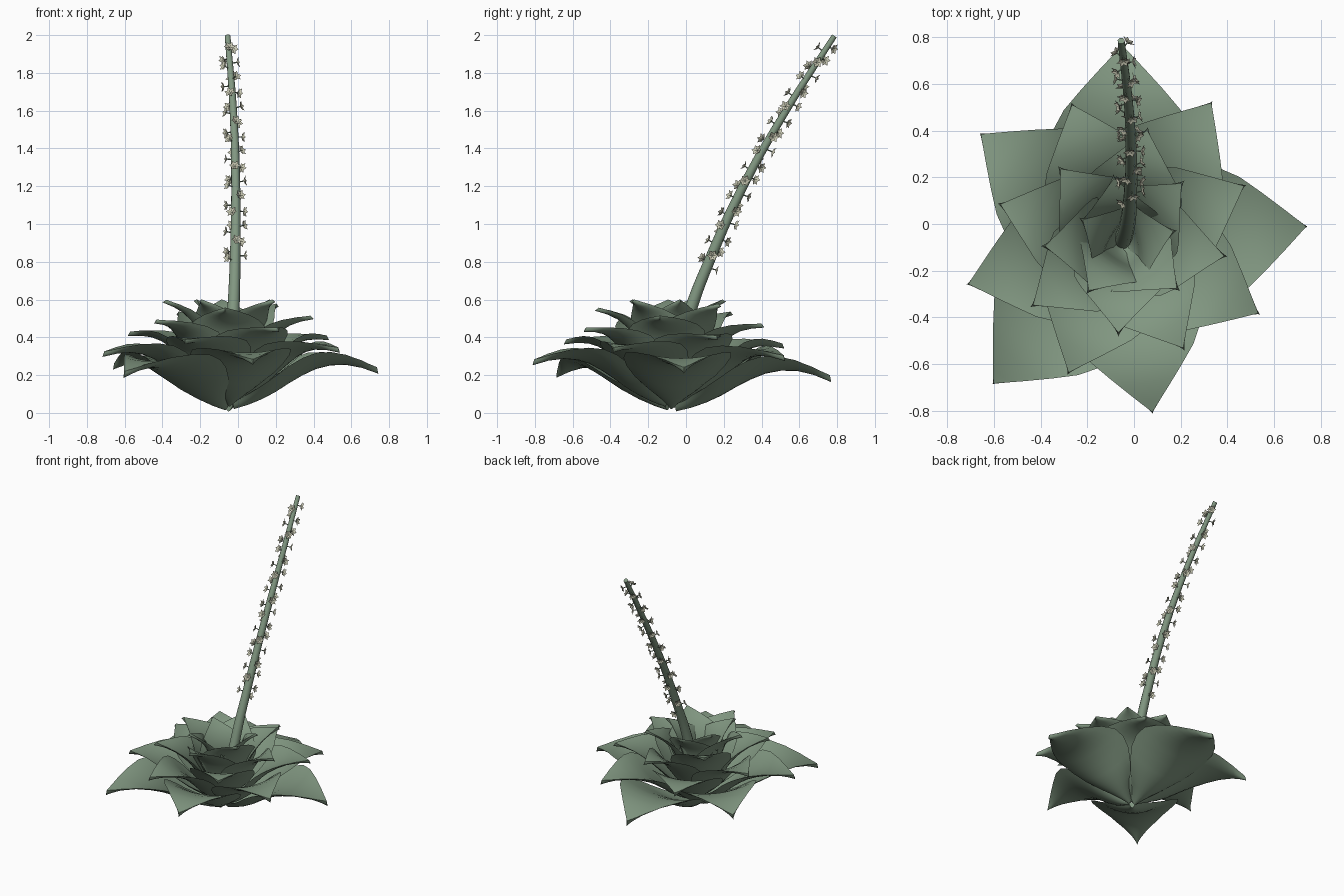
import bpy, bmesh, math
from mathutils import Vector, Matrix

if "Cube" in bpy.data.objects:
    bpy.data.objects.remove(bpy.data.objects["Cube"])

def material(name, col):
    m = bpy.data.materials.new(name)
    m.diffuse_color = (*col, 1)
    m.use_nodes = True
    m.node_tree.nodes["Principled BSDF"].inputs["Base Color"].default_value = m.diffuse_color
    return m

GREEN = material("leaf_green", (0.22, 0.31, 0.22))
CREAM = material("petal_cream", (0.58, 0.58, 0.45))

def finish(name, bm, mat):
    me = bpy.data.meshes.new(name)
    bm.to_mesh(me)
    bm.free()
    me.materials.append(mat)
    ob = bpy.data.objects.new(name, me)
    bpy.context.collection.objects.link(ob)
    return ob

def lerp_table(tab, t):
    for (a, va), (b, vb) in zip(tab, tab[1:]):
        if t <= b:
            return va + (vb - va) * (t - a) / (b - a)
    return tab[-1][1]

# Leaf shape as fractions of its length: half width and arch above the chord
WIDTH = [(0, .03), (.1, .10), (.2, .19), (.3, .27), (.4, .33), (.5, .36), (.6, .355),
         (.7, .30), (.8, .21), (.9, .11), (1, .004)]
ARCH = [(0, 0), (.1, .005), (.2, .02), (.3, .045), (.4, .08), (.5, .11), (.6, .13),
        (.7, .13), (.8, .11), (.9, .065), (1, 0)]
CX, CY = -.05, -.08

# Cupped leaf with a thick middle and thin edges: top skin plus keeled under skin
def leaf(i, n=20, m=12):
    base = Vector((.02, 0, .045 + .005 * i))
    tip = Vector((.842 - .027 * i, 0, min(.20 + .021 * i, .60)))
    length = (tip - base).length
    along = (tip - base).normalized()
    up = Vector((-along.z, 0, along.x))
    rot = (Matrix.Translation((CX, CY, 0))
           @ Matrix.Rotation(math.radians(90 + 137.5 * i), 4, 'Z'))
    bm = bmesh.new()
    rings = []
    for a in range(n + 1):
        t = a / n
        w = lerp_table(WIDTH, t) * length
        cup = .24 * w * (1 - t ** 3)
        keel = .045 * length

        def point(u, depth):
            p = base + along * (t * length)
            p += up * (lerp_table(ARCH, t) * length + cup * u * u - depth)
            return bm.verts.new(rot @ (p + Vector((0, u * w, 0))))

        us = [2 * b / m - 1 for b in range(m + 1)]
        top = [point(u, 0) for u in us]
        under = [point(u, keel * (1 - u * u)) for u in us[-2:0:-1]]
        rings.append(top + under)
    k = len(rings[0])
    for r0, r1 in zip(rings, rings[1:]):
        for b in range(k):
            c = (b + 1) % k
            bm.faces.new((r0[b], r1[b], r1[c], r0[c]))
    bm.faces.new(rings[0])
    bm.faces.new(rings[-1])
    bmesh.ops.recalc_face_normals(bm, faces=bm.faces)
    ob = finish("leaf", bm, GREEN)
    bpy.context.view_layer.objects.active = ob
    ob.select_set(True)
    bpy.ops.object.shade_smooth_by_angle(angle=math.radians(35))
    ob.select_set(False)

for i in range(25):
    leaf(i)

# Leaning flower stalk, swept along a few points
PATH = [(-.05, -.08, .10), (-.025, .02, .53), (-.015, .13, .82), (-.012, .303, 1.2),
        (-.025, .53, 1.6), (-.055, .785, 1.995)]

def on_path(z):
    return Vector([lerp_table([(p[2], p[k]) for p in PATH], z) for k in range(3)])

curve = bpy.data.curves.new("flower_stalk", 'CURVE')
curve.dimensions = '3D'
curve.bevel_depth = .038
curve.bevel_resolution = 4
curve.use_fill_caps = True
sp = curve.splines.new('BEZIER')
sp.bezier_points.add(len(PATH) - 1)
for k, (pt, co) in enumerate(zip(sp.bezier_points, PATH)):
    pt.co = co
    pt.handle_left_type = pt.handle_right_type = 'AUTO'
    pt.radius = 1 - .6 * k / (len(PATH) - 1)
curve.materials.append(GREEN)
stalk = bpy.data.objects.new("flower_stalk", curve)
bpy.context.collection.objects.link(stalk)

# Small star flowers on short stems, spiralling up the stalk
def flower(k, count):
    z = .77 + 1.17 * k / (count - 1)
    p = on_path(z)
    axis = (on_path(z + .03) - on_path(z - .03)).normalized()
    side = axis.cross(Vector((1, 0, 0))).normalized()
    out = Matrix.Rotation(math.radians(137.5 * k), 3, axis) @ side
    d = (out + axis * .1).normalized()
    frame = Matrix.Translation(p) @ d.to_track_quat('Z', 'Y').to_matrix().to_4x4()
    reach = .053 - .012 * k / count
    bm = bmesh.new()
    bmesh.ops.create_cone(bm, cap_ends=True, segments=6, radius1=.004, radius2=.003, depth=reach,
                          matrix=frame @ Matrix.Translation((0, 0, reach / 2)))
    finish("flower_stem", bm, GREEN)
    bm = bmesh.new()
    for j in range(6):
        m = frame @ Matrix.Translation((0, 0, reach - .006)) @ Matrix.Rotation(j * math.pi / 3, 4, 'Z')
        pts = [(0, 0, 0), (.015, -.011, .009), (.031, 0, .015), (.015, .011, .009), (.015, 0, .005)]
        v = [bm.verts.new(m @ Vector(c)) for c in pts]
        for a, b in ((0, 1), (1, 2), (2, 3), (3, 0)):
            bm.faces.new((v[a], v[b], v[4]))
    finish("flower_petals", bm, CREAM)

for k in range(40):
    flower(k, 40)
